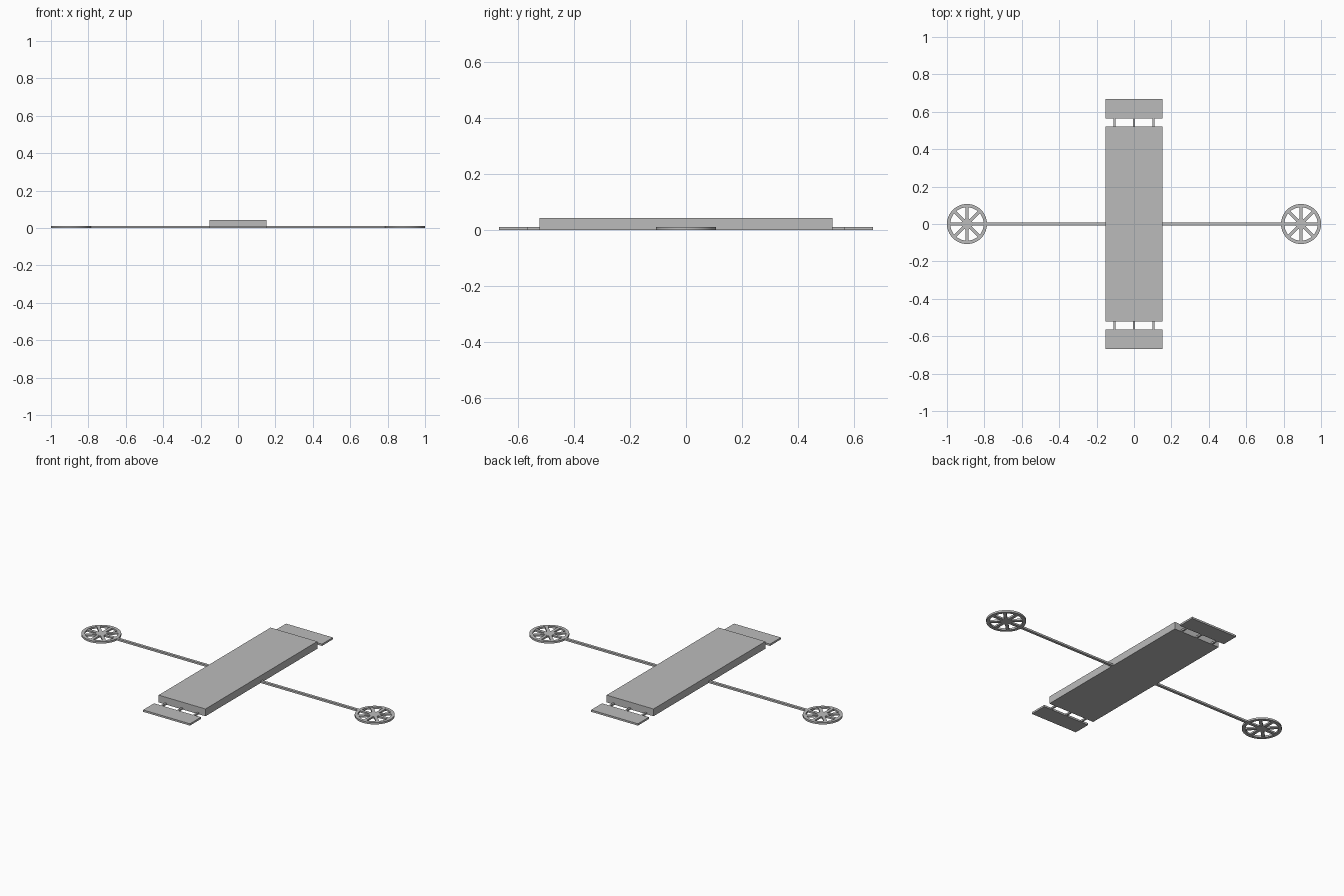
import bpy, bmesh, math
from mathutils import Matrix

cube = bpy.data.objects.get("Cube")
if cube:
    bpy.data.objects.remove(cube, do_unlink=True)

grey = bpy.data.materials.new("plain_grey")
grey.use_nodes = True
colour = (0.5, 0.5, 0.5, 1)
grey.diffuse_color = colour
grey.node_tree.nodes["Principled BSDF"].inputs["Base Color"].default_value = colour

THIN = 0.011      # thickness of the flat parts
WHEEL_X = 0.893
WHEEL_R = 0.107
RIM_R = 0.089


def finish(name, bm, smooth=False):
    bmesh.ops.recalc_face_normals(bm, faces=bm.faces)
    mesh = bpy.data.meshes.new(name)
    bm.to_mesh(mesh)
    bm.free()
    mesh.materials.append(grey)
    obj = bpy.data.objects.new(name, mesh)
    bpy.context.collection.objects.link(obj)
    if smooth:
        bpy.ops.object.select_all(action="DESELECT")
        obj.select_set(True)
        bpy.context.view_layer.objects.active = obj
        bpy.ops.object.shade_smooth_by_angle(angle=math.radians(30))
    return obj


def box(name, x0, x1, y0, y1, z0, z1):
    bm = bmesh.new()
    place = Matrix.Translation(((x0 + x1) / 2, (y0 + y1) / 2, (z0 + z1) / 2))
    bmesh.ops.create_cube(bm, size=1, matrix=place @ Matrix.Diagonal((x1 - x0, y1 - y0, z1 - z0, 1)))
    return finish(name, bm)


def rim(name, x, steps=40):
    # rectangular section swept around the wheel centre
    bm = bmesh.new()
    section = [(RIM_R, 0), (WHEEL_R, 0), (WHEEL_R, THIN), (RIM_R, THIN)]
    rings = []
    for i in range(steps):
        a = math.tau * i / steps
        rings.append([bm.verts.new((x + r * math.cos(a), r * math.sin(a), z)) for r, z in section])
    for i in range(steps):
        a, b = rings[i], rings[(i + 1) % steps]
        for j in range(4):
            k = (j + 1) % 4
            bm.faces.new((a[j], b[j], b[k], a[k]))
    finish(name, bm, True)


def hub(name, x):
    bm = bmesh.new()
    bmesh.ops.create_cone(bm, cap_ends=True, segments=24, radius1=0.03, radius2=0.03,
                          depth=THIN, matrix=Matrix.Translation((x, 0, THIN / 2)))
    finish(name, bm, True)


def spokes(name, x):
    # four bars across the wheel make eight spokes
    bm = bmesh.new()
    for i in range(4):
        turn = Matrix.Rotation(math.pi * i / 4, 4, "Z")
        size = Matrix.Diagonal((RIM_R * 2 + 0.006, 0.018, THIN - 0.001, 1))
        bmesh.ops.create_cube(bm, size=1, matrix=Matrix.Translation((x, 0, THIN / 2)) @ turn @ size)
    finish(name, bm)


# Main slab
box("body", -0.153, 0.153, -0.522, 0.522, 0, 0.043)

# Side arms with spoked wheels lying flat
for side, s in (("left", 1), ("right", -1)):
    ends = sorted((s * 0.15, s * 0.79))
    box(side + "_arm", *ends, -0.008, 0.008, 0, THIN)
    rim(side + "_wheel_rim", s * WHEEL_X)
    spokes(side + "_wheel_spokes", s * WHEEL_X)
    hub(side + "_wheel_hub", s * WHEEL_X)

# End plates joined to the body by three thin links
for end, s in (("front", -1), ("back", 1)):
    box(end + "_plate", -0.153, 0.153, *sorted((s * 0.565, s * 0.667)), 0, THIN)
    for i, x in enumerate((-0.105, 0, 0.105)):
        box(f"{end}_link_{i + 1}", x - 0.005, x + 0.005, *sorted((s * 0.52, s * 0.567)), 0, THIN - 0.001)
